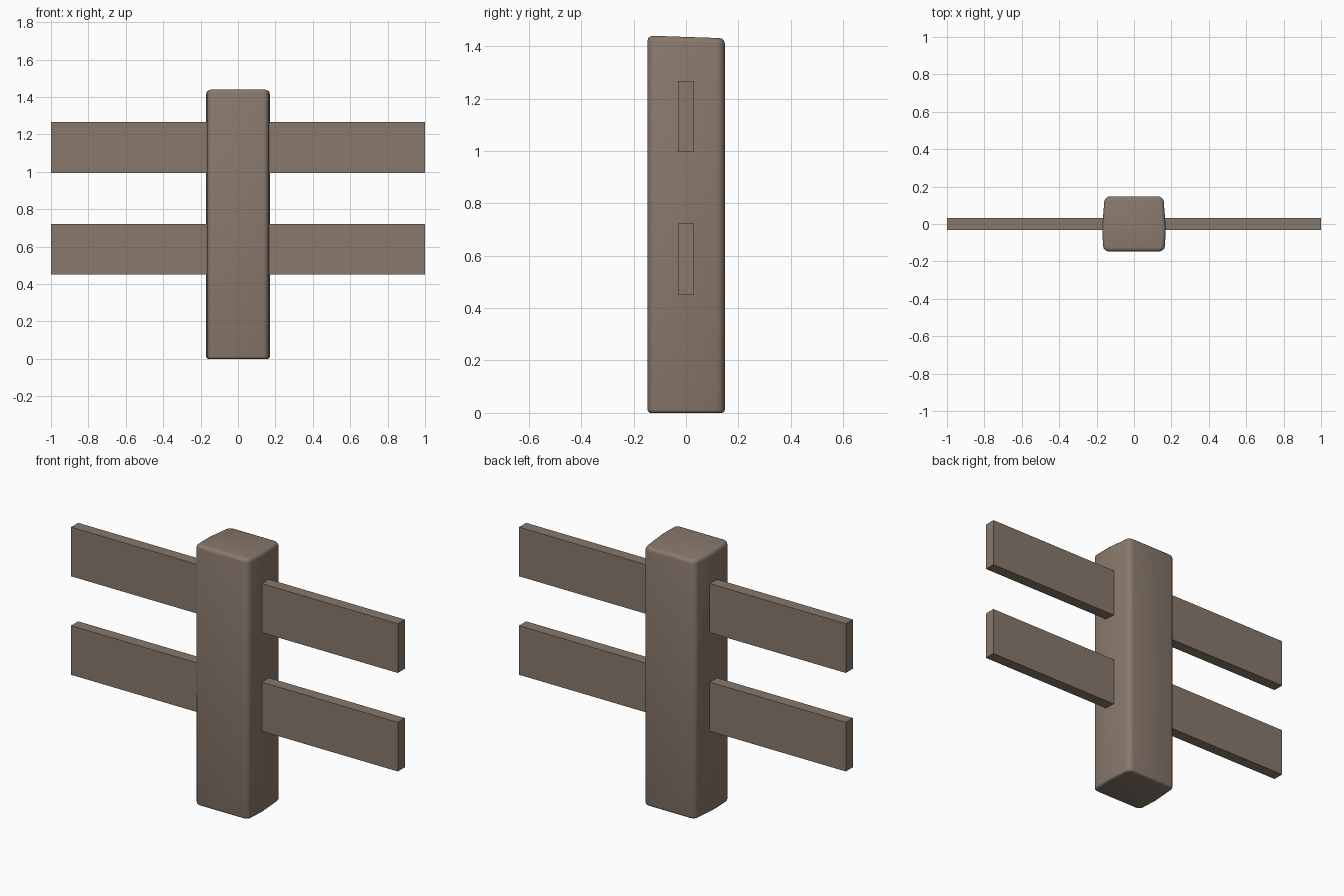
import bpy, bmesh

if "Cube" in bpy.data.objects:
    bpy.data.objects.remove(bpy.data.objects["Cube"])


def material(name, color):
    m = bpy.data.materials.new(name)
    m.diffuse_color = color
    m.use_nodes = True
    m.node_tree.nodes["Principled BSDF"].inputs["Base Color"].default_value = m.diffuse_color
    return m


wood = material("wood", (0.25, 0.19, 0.15, 1))


def add_object(name, bm):
    bmesh.ops.recalc_face_normals(bm, faces=bm.faces)
    mesh = bpy.data.meshes.new(name)
    bm.to_mesh(mesh)
    bm.free()
    mesh.materials.append(wood)
    ob = bpy.data.objects.new(name, mesh)
    bpy.context.collection.objects.link(ob)
    return ob


def bevel(bm, edges, offset, segments):
    bmesh.ops.bevel(bm, geom=edges, offset=offset, offset_type='OFFSET',
                    segments=segments, profile=0.5, affect='EDGES')


# Post: slightly bulged section, narrower at the back, rounded all over
half = [(0.164, -0.147), (0.170, -0.02), (0.157, 0.148)]
section = half + [(-x, y) for x, y in reversed(half)]
bm = bmesh.new()
base = bm.faces.new([bm.verts.new((x, y, 0)) for x, y in section])
ext = bmesh.ops.extrude_face_region(bm, geom=[base])
for v in (g for g in ext["geom"] if isinstance(g, bmesh.types.BMVert)):
    v.co.z = 1.44
corners = [e for e in bm.edges
           if abs(e.verts[0].co.z - e.verts[1].co.z) > 1
           and abs(e.verts[0].co.y) > 0.1]
bevel(bm, corners, 0.03, 4)
for z, size in ((0, 0.012), (1.44, 0.02)):
    rim = [e for e in bm.edges if all(abs(v.co.z - z) < 1e-4 for v in e.verts)]
    bevel(bm, rim, size, 3)
# Worn top leans down toward the back
for v in bm.verts:
    if v.co.z > 1.3:
        v.co.z -= 0.01 * (v.co.y + 0.147) / 0.295
post = add_object("post", bm)
bpy.context.view_layer.objects.active = post
post.select_set(True)
bpy.ops.object.shade_smooth_by_angle(angle=0.7)

# Two flat rails passing through the post
for name, low, high in (("lower_rail", 0.45, 0.722), ("upper_rail", 0.995, 1.267)):
    bm = bmesh.new()
    bmesh.ops.create_cube(bm, size=1)
    bmesh.ops.scale(bm, vec=(2, 0.062, high - low), verts=bm.verts)
    bmesh.ops.translate(bm, vec=(0, 0, (low + high) / 2), verts=bm.verts)
    add_object(name, bm)
